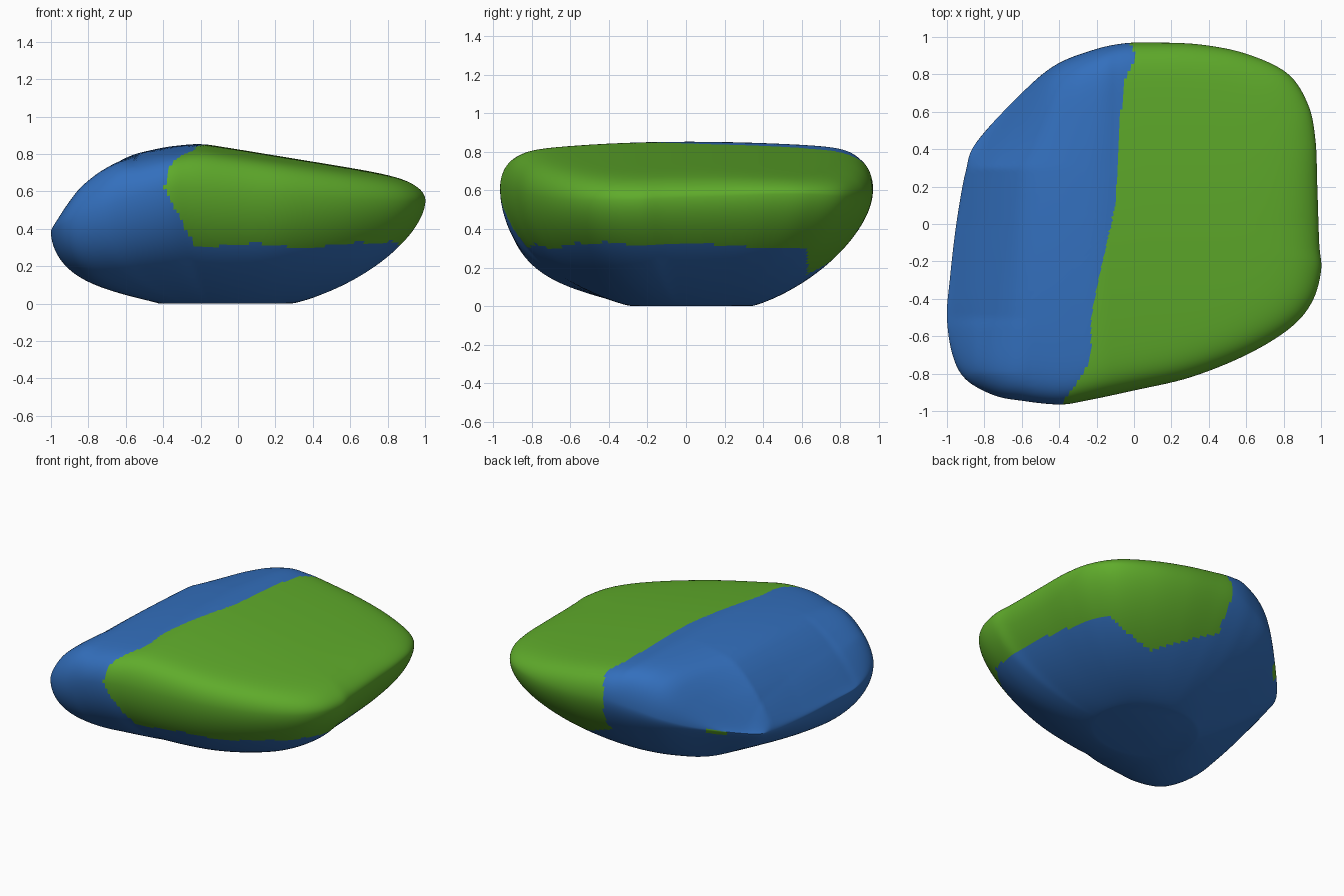
import bpy, math
from mathutils import Vector

if "Cube" in bpy.data.objects:
    bpy.data.objects.remove(bpy.data.objects["Cube"])


def interp(pts, v):
    """Piecewise linear lookup in a short (input, output) table."""
    if v <= pts[0][0]:
        return pts[0][1]
    for (a, fa), (b, fb) in zip(pts, pts[1:]):
        if v <= b:
            return fa + (fb - fa) * (v - a) / (b - a)
    return pts[-1][1]


def clamp(v):
    return max(0, min(1, v))


def closed_spline(pts, steps):
    """Smooth closed curve through the given points."""
    out, n = [], len(pts)
    for i in range(n):
        a, b, c, d = (Vector(pts[(i + k) % n]) for k in (-1, 0, 1, 2))
        for j in range(steps):
            t = j / steps
            out.append(0.5 * (2 * b + (c - a) * t + (2 * a - 5 * b + 4 * c - d) * t * t
                              + (3 * b - a - 3 * c + d) * t ** 3))
    return out


def material(name, colour):
    m = bpy.data.materials.new(name)
    m.diffuse_color = (*colour, 1)
    m.use_nodes = True
    m.node_tree.nodes["Principled BSDF"].inputs["Base Color"].default_value = m.diffuse_color
    return m


# Widest outline of the stone, with its height
RIM = [(1, -.25, .55), (.99, -.1, .56), (.98, .2, .57), (.97, .45, .58), (.93, .64, .58),
       (.82, .805, .57), (.6, .91, .57), (.35, .96, .58), (.1, .97, .6), (-.06, .965, .61),
       (-.22, .93, .58), (-.42, .85, .52), (-.6, .7, .45), (-.84, .44, .375), (-.9, .28, .36),
       (-.95, 0, .365), (-.985, -.3, .38), (-1, -.5, .39), (-.97, -.7, .41), (-.9, -.83, .44),
       (-.75, -.915, .5), (-.6, -.945, .56), (-.4, -.965, .61), (-.26, -.945, .62),
       (0, -.89, .6), (.3, -.82, .58), (.6, -.70, .56), (.83, -.56, .55), (.95, -.42, .55)]
# Ridge profile across the top
RIDGE = [(-1.1, .31), (-1, .44), (-.9, .565), (-.8, .66), (-.7, .742), (-.6, .797),
         (-.4, .838), (-.2, .857), (0, .825), (.93, .672), (1, .655)]
# Colour border on the top: x for a given y
BORDER = [(-.95, -.38), (-.8, -.27), (-.7, -.23), (-.5, -.23), (-.3, -.19), (.1, -.1),
          (.75, -.06), (.87, 0), (.94, 0), (.97, -.03)]


def top_height(x, y):
    # The left slope swings inwards towards the back
    lean = -.11 * max(0, y + .55) * clamp((-.3 - x) / .5)
    xe = x + lean + max(0, y - .3) * min(0, x + .1)
    z = sum(interp(RIDGE, xe + k * .02) for k in range(-3, 4)) / 7
    # Full, blunt front left corner
    z += .075 * clamp((-.5 - y) / .3) * clamp((-.55 - x) / .3)
    return z - (.062 if y < 0 else .045) * y * y


def is_green(c, normal):
    x, y, z = c
    # Small fleck under the back left edge
    if x < -.45 and y > .3:
        t = x + y
        return normal.z < .1 and -.13 < t < .06 and z > .4 + .16 * t
    if y < -.3 and z < .63:
        edge = -.4 + (.63 - z) * .52
    else:
        edge = interp(BORDER, y)
    if y > .63:
        low = .16 + .45 * max(0, .4 - x)
    else:
        low = .31 + .012 * math.sin(9 * x + 7 * y) + .035 * math.exp(-((y + .4) / .12) ** 2)
    return x > edge and z > low


rim = closed_spline(RIM, 8)
n = len(rim)
mid = Vector((-.1, 0))
base_mid = Vector((-.07, .03))
verts, faces = [], []

# Underside rings, from the flat foot up to the rim:
# flatter at the back left, blunter along the front and front left corner
LOW = 44
for i in range(LOW + 1):
    s = math.sin(i / LOW * math.pi / 2)
    f = .55 * s ** 1.3 + .45 * (1 - math.sqrt(max(0, 1 - s ** 3)))
    g = .4 * s ** 1.3 + .6 * (1 - math.sqrt(max(0, 1 - s ** 6)))
    for p in rim:
        a = math.atan2(p.y - base_mid.y, p.x - base_mid.x)
        flat = .75 * max(0, math.cos(a - math.radians(146))) ** 4
        blunt = max(max(0, math.cos(a - math.radians(225))) ** 4,
                    .5 * max(0, math.cos(a - math.radians(265))) ** 2)
        foot = base_mid + Vector((.35 * math.cos(a), .31 * math.sin(a)))
        q = foot.lerp(p.xy, s)
        verts.append((q.x, q.y, p.z * (f + (s - f) * flat + (g - f) * blunt)))

# Upper rings, from the rim in to the crown
HIGH = 64
for i in range(HIGH - 1, 0, -1):
    s = math.sin(i / HIGH * math.pi / 2)
    for p in rim:
        power = 12 + 4 * clamp(abs(p.y) / .7)
        h = math.sqrt(1 - s ** power)
        q = mid.lerp(p.xy, s)
        verts.append((q.x, q.y, p.z + (top_height(q.x, q.y) - p.z) * h))
verts.append((mid.x, mid.y, top_height(mid.x, mid.y)))

rings = LOW + HIGH
for r in range(rings - 1):
    for j in range(n):
        k = (j + 1) % n
        faces.append((r * n + j, r * n + k, (r + 1) * n + k, (r + 1) * n + j))
last = (rings - 1) * n
faces += [(last + j, last + (j + 1) % n, len(verts) - 1) for j in range(n)]
faces.append(tuple(reversed(range(n))))

mesh = bpy.data.meshes.new("stone")
mesh.from_pydata(verts, [], faces)
mesh.update()
stone = bpy.data.objects.new("stone", mesh)
bpy.context.collection.objects.link(stone)

# Blue body with a green painted patch
mesh.materials.append(material("blue", (.033, .16, .51)))
mesh.materials.append(material("green", (.115, .41, .024)))
for poly in mesh.polygons:
    poly.material_index = int(is_green(poly.center, poly.normal))

bpy.context.view_layer.objects.active = stone
stone.select_set(True)
bpy.ops.object.shade_smooth_by_angle(angle=math.radians(40))
